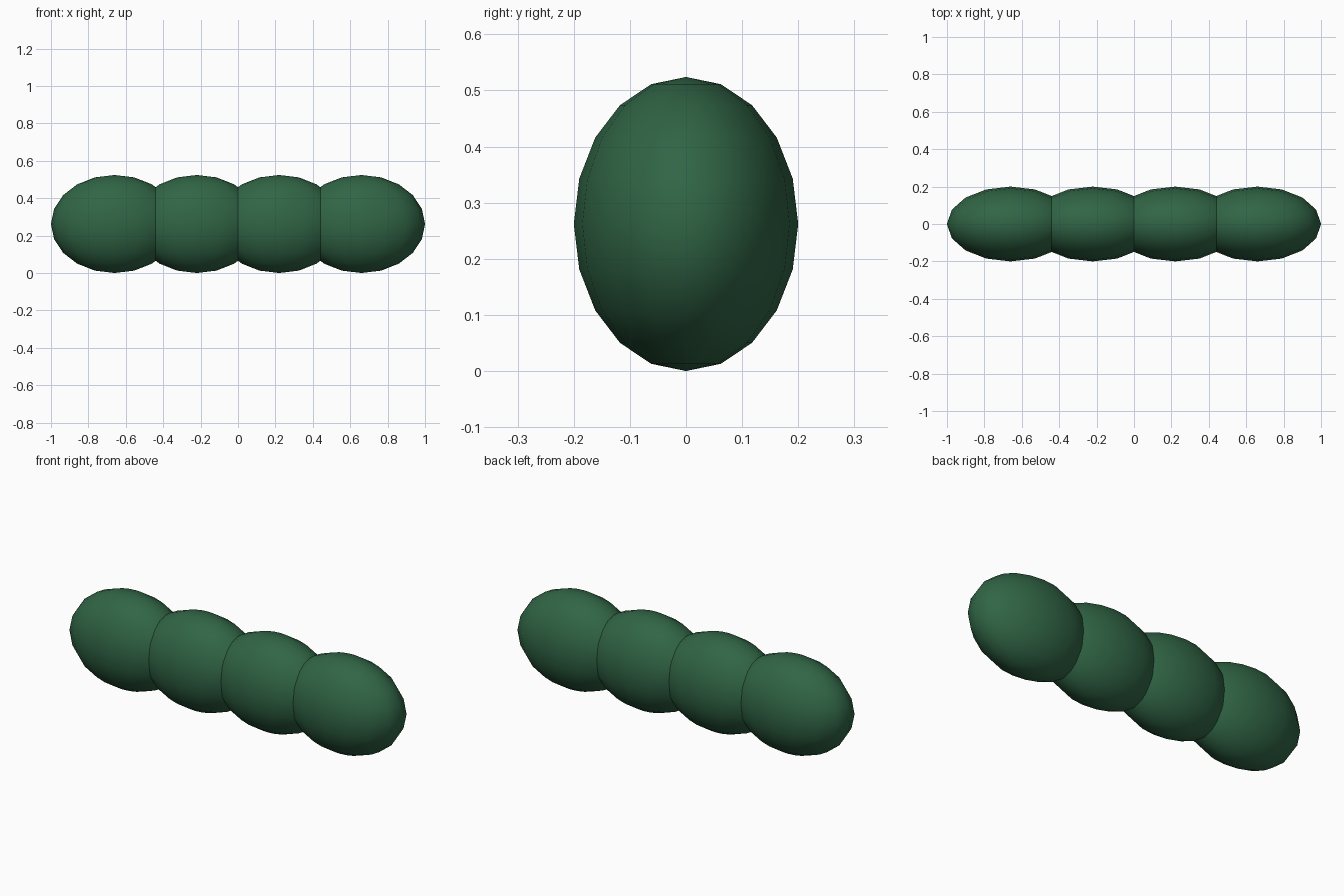
import bpy

if "Cube" in bpy.data.objects:
    bpy.data.objects.remove(bpy.data.objects["Cube"])

RX, RY, RZ = 0.34, 0.20, 0.262
SPACING = 0.44

green = bpy.data.materials.new("dark_green")
green.diffuse_color = (0.03, 0.13, 0.06, 1)
green.use_nodes = True
green.node_tree.nodes["Principled BSDF"].inputs["Base Color"].default_value = green.diffuse_color

# Row of four overlapping ellipsoid clumps
for i in range(4):
    bpy.ops.mesh.primitive_uv_sphere_add(
        segments=16, ring_count=10, radius=1,
        location=((i - 1.5) * SPACING, 0, RZ))
    clump = bpy.context.object
    clump.name = f"hedge_clump_{i + 1}"
    clump.scale = (RX, RY, RZ)
    bpy.ops.object.transform_apply(location=False, rotation=False, scale=True)
    bpy.ops.object.shade_smooth()
    clump.data.materials.append(green)
